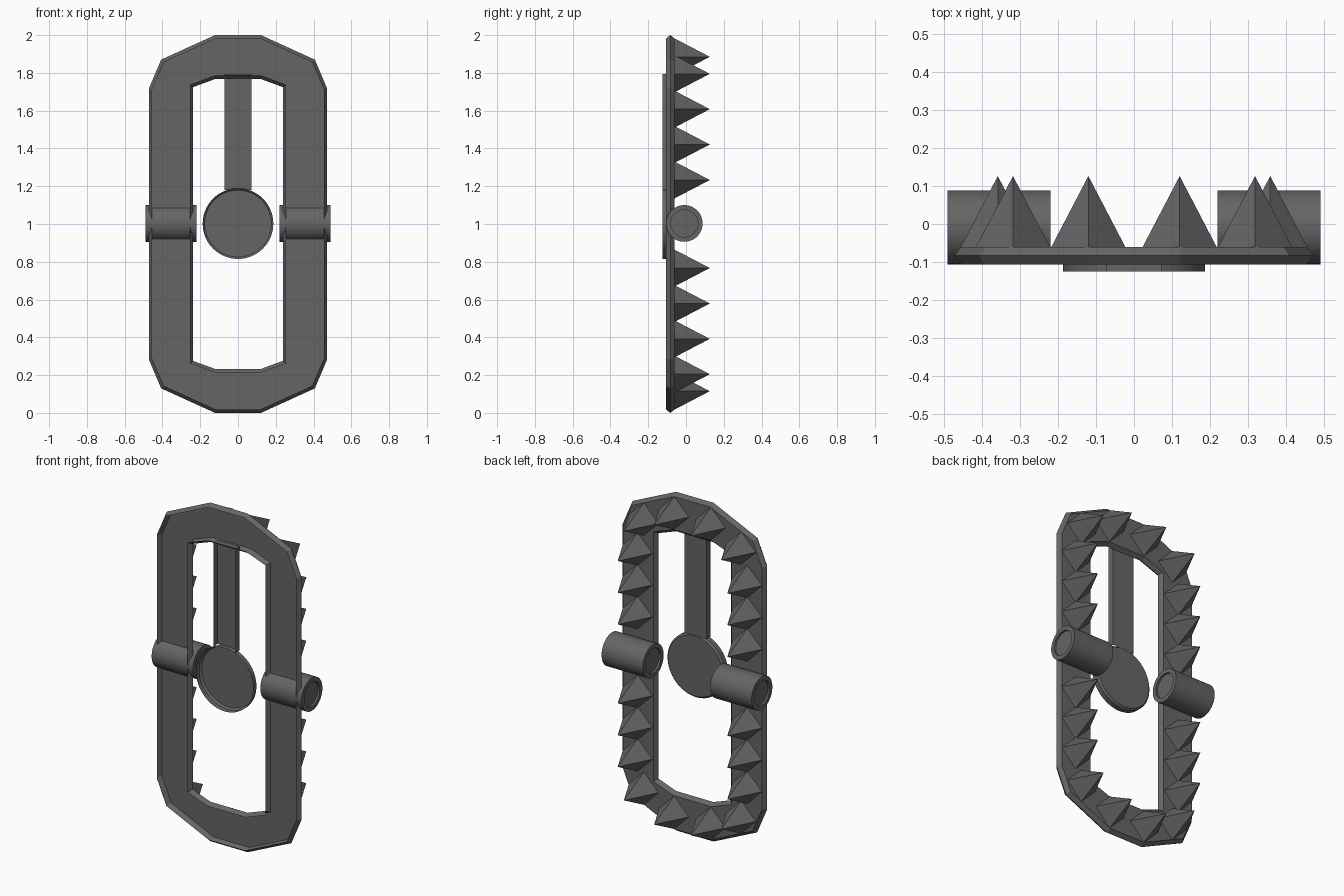
import bpy, bmesh, math
from mathutils import Vector

cube = bpy.data.objects.get("Cube")
if cube:
    bpy.data.objects.remove(cube, do_unlink=True)

# Single dark steel colour
steel = bpy.data.materials.new("dark_steel")
steel.use_nodes = True
COL = (0.13, 0.13, 0.13, 1)
steel.diffuse_color = COL
steel.node_tree.nodes["Principled BSDF"].inputs["Base Color"].default_value = COL


def finish(name, bm, smooth=False):
    bmesh.ops.recalc_face_normals(bm, faces=bm.faces[:])
    mesh = bpy.data.meshes.new(name)
    bm.to_mesh(mesh)
    bm.free()
    mesh.materials.append(steel)
    ob = bpy.data.objects.new(name, mesh)
    bpy.context.collection.objects.link(ob)
    if smooth:
        bpy.ops.object.select_all(action='DESELECT')
        ob.select_set(True)
        bpy.context.view_layer.objects.active = ob
        bpy.ops.object.shade_smooth_by_angle(angle=math.radians(25))


def loft(bm, rings):
    """Skin between equal-length closed rings; returns the vertex rows."""
    rows = [[bm.verts.new(p) for p in ring] for ring in rings]
    n = len(rows[0])
    for a, b in zip(rows, rows[1:]):
        for i in range(n):
            j = (i + 1) % n
            bm.faces.new((a[i], a[j], b[j], b[i]))
    return rows


def turned(name, profile, axis, centre, open_start=False, segments=48):
    """Turn (radius, distance along axis) pairs around the x or y axis."""
    rings = []
    for r, h in profile:
        ring = []
        for k in range(segments):
            t = math.tau * k / segments
            u, v = r * math.cos(t), r * math.sin(t)
            p = Vector((h, u, v)) if axis == 'x' else Vector((u, h, v))
            ring.append(p + Vector(centre))
        rings.append(ring)
    bm = bmesh.new()
    rows = loft(bm, rings)
    bm.faces.new(rows[-1])
    if not open_start:
        bm.faces.new(rows[0])
    finish(name, bm, smooth=True)


def mirrored(quadrant):
    """Counter-clockwise outline from its upper right quarter, about z = 1."""
    top = quadrant + [(-x, z) for x, z in reversed(quadrant)]
    return [Vector(p) for p in top] + [Vector((-x, 2 - z)) for x, z in top]


def offset(outline, d):
    """Move every edge of a counter-clockwise outline outward by d."""
    result = []
    for i, p in enumerate(outline):
        a = (p - outline[i - 1]).normalized()
        b = (outline[(i + 1) % len(outline)] - p).normalized()
        n1, n2 = Vector((a.y, -a.x)), Vector((b.y, -b.x))
        result.append(p + (n1 + n2) * d / (1 + n1.dot(n2)))
    return result


# Jaw frame: pressed channel, flat at the back and open at the front
FRONT, MID, BACK, CHAMFER = -0.106, -0.083, -0.06, 0.018
outer = mirrored([(0.472, 1.717), (0.407, 1.87), (0.122, 2.0)])
inner = mirrored([(0.237, 1.725), (0.122, 1.767)])
bm = bmesh.new()
rim_edges = []
for outline, d in ((outer, -CHAMFER), (inner, CHAMFER)):
    tucked = offset(outline, d)
    rows = loft(bm, [[(p.x, y, p.y) for p in pts] for pts, y in
                     ((tucked, FRONT), (outline, MID), (tucked, BACK))])
    back = rows[-1]
    rim_edges += [bm.edges.get((back[i - 1], back[i])) for i in range(len(back))]
bmesh.ops.triangle_fill(bm, use_beauty=True, edges=rim_edges, normal=(0, 1, 0))
finish("jaw_frame", bm)

# Teeth: four-sided spikes standing on the back of the frame
spots = [(0.12, 0.885), (0.318, 0.795), (0.358, 0.608), (0.358, 0.421), (0.358, 0.233)]
TOOTH = 0.097
for label, s in (("upper", 1), ("lower", -1)):
    bm = bmesh.new()
    for x, dz in spots:
        for side in (-1, 1):
            c = Vector((x * side, BACK, 1 + s * dz))
            base = [bm.verts.new(c + Vector(d) * TOOTH)
                    for d in ((1, 0, 0), (0, 0, 1), (-1, 0, 0), (0, 0, -1))]
            tip = bm.verts.new((c.x, 0.126, c.z))
            bm.faces.new(base)
            for k in range(4):
                bm.faces.new((base[k], base[(k + 1) % 4], tip))
    finish(label + "_teeth", bm)

# Hinge barrels with shallow recessed ends, passing through the frame
barrel = [(0.072, -0.123), (0.072, -0.135), (0.097, -0.135),
          (0.097, 0.135), (0.072, 0.135), (0.072, 0.123)]
for label, side in (("left", 1), ("right", -1)):
    turned(label + "_hinge_barrel", barrel, 'x', (0.355 * side, -0.009, 1.003))

# Trigger plate: shallow dish open to the front
turned("trigger_plate", [(0.187, -0.125), (0.187, -0.095), (0.177, -0.085)],
       'y', (0, 0, 1.002), open_start=True, segments=64)

# Trigger arm: channel open to the front, closed at its upper end
bm = bmesh.new()
section = ((-0.072, -0.125), (-0.072, -0.088), (0.072, -0.088), (0.072, -0.125))
low, high = [[bm.verts.new((x, y, z)) for x, y in section] for z in (1.18, 1.795)]
for i in range(3):
    bm.faces.new((low[i], low[i + 1], high[i + 1], high[i]))
bm.faces.new(high)
finish("trigger_arm", bm)
